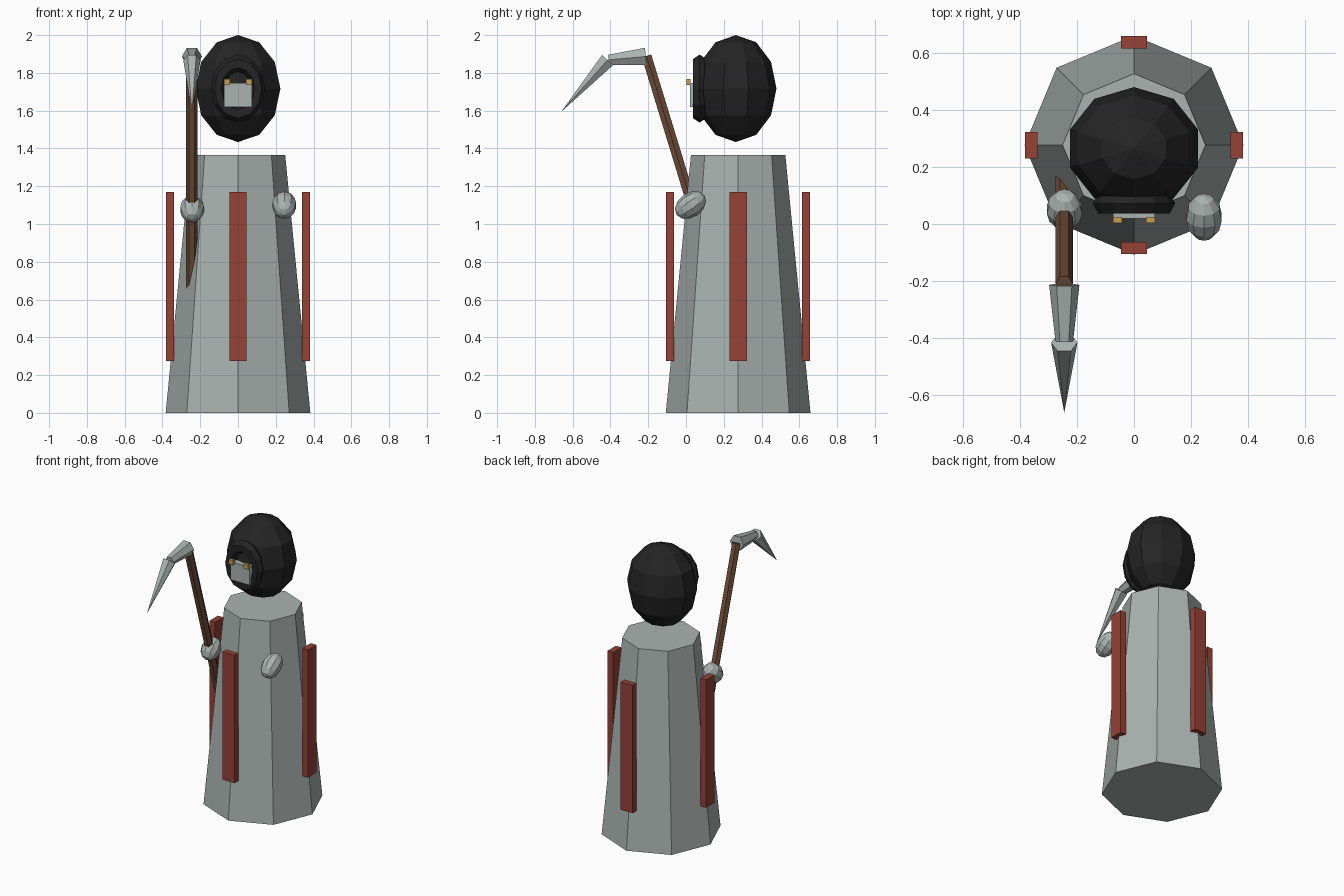
import bpy
import math
from mathutils import Vector, Matrix

if "Cube" in bpy.data.objects:
    bpy.data.objects.remove(bpy.data.objects["Cube"], do_unlink=True)


def material(name, r, g, b):
    m = bpy.data.materials.new(name)
    m.use_nodes = True
    m.diffuse_color = (r, g, b, 1)
    m.node_tree.nodes["Principled BSDF"].inputs["Base Color"].default_value = (r, g, b, 1)
    return m


GREY = material("pale grey", 0.40, 0.45, 0.43)
BLACK = material("black", 0.018, 0.018, 0.018)
RED = material("brick red", 0.305, 0.054, 0.037)
BROWN = material("brown wood", 0.162, 0.076, 0.042)
GOLD = material("gold", 0.578, 0.352, 0.091)


def finish(name, mat):
    ob = bpy.context.object
    ob.name = name
    ob.data.name = name
    ob.data.materials.append(mat)
    return ob


def box(name, mat, centre, size):
    bpy.ops.mesh.primitive_cube_add(size=1, location=centre)
    ob = finish(name, mat)
    ob.scale = size
    return ob


def ball(name, mat, centre, radii, tilt=0):
    bpy.ops.mesh.primitive_uv_sphere_add(segments=10, ring_count=6, radius=1, location=centre)
    ob = finish(name, mat)
    ob.scale = radii
    ob.rotation_euler.x = tilt
    return ob


def taper(name, mat, start, end, r1, r2, sides=6):
    """Tapered prism between two points, with a corner towards +x."""
    a, b = Vector(start), Vector(end)
    axis = (b - a).normalized()
    x = Vector((1, 0, 0))
    rot = Matrix((x, axis.cross(x), axis)).transposed().to_4x4()
    bpy.ops.mesh.primitive_cone_add(vertices=sides, radius1=r1, radius2=r2, depth=(b - a).length)
    ob = finish(name, mat)
    # the primitive starts at +y, so turn it a quarter
    ob.matrix_world = Matrix.Translation((a + b) / 2) @ rot @ Matrix.Rotation(math.pi / 2, 4, 'Z')
    return ob


MID = 0.276  # robe axis, y

# Robe and its four hanging strips
taper("robe", GREY, (0, MID, 0), (0, MID, 1.365), 0.383, 0.25, 8)
for i, side in enumerate(("front", "left", "back", "right")):
    turn = -math.pi / 2 + i * math.pi / 2
    strip = box(side + "_strip", RED,
                (0.36 * math.cos(turn), MID + 0.36 * math.sin(turn), 0.722),
                (0.043, 0.092, 0.895))
    strip.rotation_euler.z = turn

# Hooded head with a raised rim around the face
ball("hood", BLACK, (0, 0.264, 1.717), (0.236, 0.215, 0.283))
bpy.ops.mesh.primitive_torus_add(major_segments=12, minor_segments=6, major_radius=0.107,
                                 minor_radius=0.037, location=(0, 0.072, 1.717),
                                 rotation=(math.pi / 2, 0, 0))
rim = finish("hood_rim", BLACK)
rim.scale = (1, 1.25, 1.08)

# Face plate and eyes
box("face_plate", GREY, (0, 0.042, 1.683), (0.148, 0.044, 0.126))
for side, s in (("left", 1), ("right", -1)):
    box(side + "_eye", GOLD, (s * 0.058, 0.014, 1.751), (0.032, 0.022, 0.032))

# Hands
ball("left_hand", GREY, (0.245, 0.024, 1.1), (0.065, 0.065, 0.09), math.radians(-55))
ball("right_hand", GREY, (-0.243, 0.05, 1.079), (0.065, 0.065, 0.08), math.radians(-45))

# Scythe
X = -0.244
taper("scythe_handle", BROWN, (X, 0.185, 0.6), (X, -0.209, 1.89), 0.03, 0.03)
taper("scythe_blade_base", GREY, (X, -0.213, 1.887), (X, -0.41, 1.869), 0.053, 0.031)
taper("scythe_blade_tip", GREY, (X, -0.415, 1.868), (X, -0.66, 1.595), 0.046, 0)
